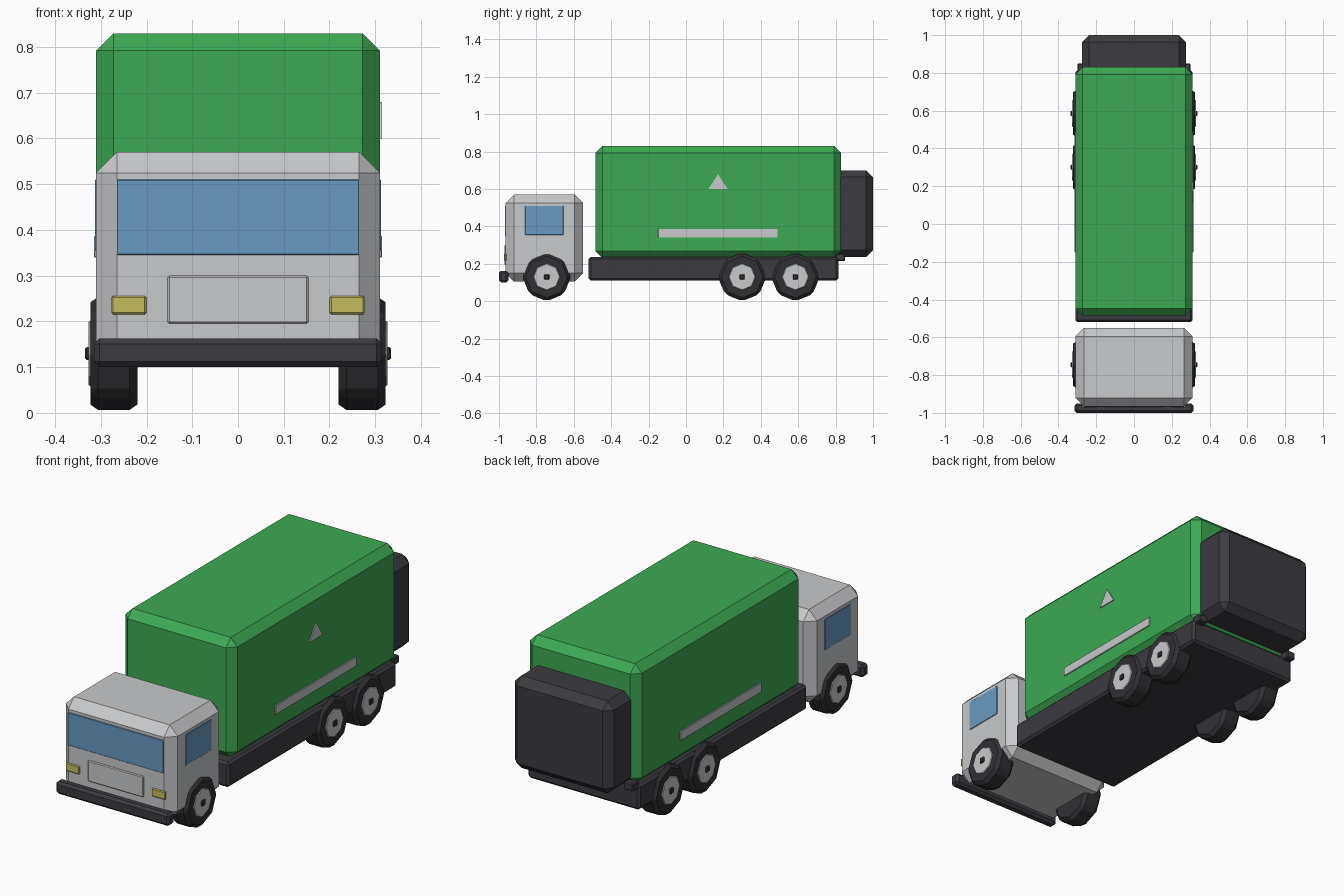
import bpy
import bmesh
import math
from mathutils import Matrix, Vector

cube = bpy.data.objects.get("Cube")
if cube:
    bpy.data.objects.remove(cube, do_unlink=True)


def material(name, rgb):
    m = bpy.data.materials.new(name)
    m.use_nodes = True
    m.diffuse_color = (*rgb, 1)
    m.node_tree.nodes["Principled BSDF"].inputs["Base Color"].default_value = (*rgb, 1)
    return m


green = material("body green", (0.045, 0.40, 0.085))
grey = material("light grey", (0.58, 0.585, 0.60))
dark = material("charcoal", (0.045, 0.043, 0.053))
rubber = material("tyre black", (0.030, 0.029, 0.034))
glass = material("window blue", (0.14, 0.32, 0.54))
yellow = material("lamp yellow", (0.56, 0.51, 0.12))


def finish(name, bm, mat, bevel):
    # Chamfer every sharp edge once and keep faces flat
    if bevel:
        bmesh.ops.bevel(bm, geom=bm.edges[:], offset=bevel, segments=1,
                        affect='EDGES', profile=0.5)
    bmesh.ops.recalc_face_normals(bm, faces=bm.faces[:])
    mesh = bpy.data.meshes.new(name)
    bm.to_mesh(mesh)
    bm.free()
    mesh.materials.append(mat)
    ob = bpy.data.objects.new(name, mesh)
    bpy.context.scene.collection.objects.link(ob)
    return ob


def box(name, x, y, z, mat, bevel=0.0):
    # Box from (min, max) ranges
    bm = bmesh.new()
    bmesh.ops.create_cube(bm, size=1)
    for v in bm.verts:
        v.co = Vector([(r[0] + r[1]) / 2 + c * (r[1] - r[0])
                       for c, r in zip(v.co, (x, y, z))])
    return finish(name, bm, mat, bevel)


def disc(name, x, y, z, radius, sides, mat, bevel=0.0, turn=0.0):
    # Prism whose axis runs along x
    bm = bmesh.new()
    bmesh.ops.create_cone(bm, cap_ends=True, segments=sides, radius1=radius,
                          radius2=radius, depth=x[1] - x[0])
    bm.transform(Matrix.Translation(((x[0] + x[1]) / 2, y, z))
                 @ Matrix.Rotation(turn, 4, 'X') @ Matrix.Rotation(math.pi / 2, 4, 'Y'))
    return finish(name, bm, mat, bevel)


def mirrored(x, side):
    return tuple(sorted((x[0] * side, x[1] * side)))


# Main volumes
box("cab", (-0.31, 0.31), (-0.965, -0.55), (0.105, 0.57), grey, 0.045)
box("container", (-0.31, 0.31), (-0.485, 0.83), (0.23, 0.83), green, 0.038)
box("chassis", (-0.31, 0.31), (-0.52, 0.815), (0.11, 0.237), dark, 0.012)
box("rear_hopper", (-0.275, 0.275), (0.79, 1.0), (0.237, 0.70), dark, 0.037)
box("front_bumper", (-0.315, 0.315), (-1.0, -0.95), (0.10, 0.163), dark, 0.012)

# Cab front
box("windscreen", (-0.265, 0.265), (-0.969, -0.96), (0.345, 0.51), glass, 0.002)
box("grille_panel", (-0.154, 0.154), (-0.971, -0.96), (0.195, 0.30), grey, 0.004)

# Paired parts
for label, side in (("left", 1), ("right", -1)):
    box(label + "_window", mirrored((0.305, 0.313), side),
        (-0.86, -0.655), (0.355, 0.51), glass, 0.002)
    box(label + "_headlight", mirrored((0.20, 0.277), side),
        (-0.972, -0.96), (0.215, 0.256), yellow, 0.004)
    box(label + "_side_strip", mirrored((0.305, 0.315), side),
        (-0.15, 0.49), (0.34, 0.387), grey, 0.002)
    box(label + "_rear_bracket", mirrored((0.25, 0.30), side),
        (0.80, 0.85), (0.215, 0.255), dark, 0.005)
    # Wheels: octagonal tyre, hub and square cap
    for axle, y in (("front", -0.745), ("middle", 0.30), ("rear", 0.585)):
        name = label + "_" + axle
        disc(name + "_tyre", mirrored((0.22, 0.323), side), y, 0.13, 0.13, 8, rubber, 0.017)
        disc(name + "_hub", mirrored((0.30, 0.327), side), y, 0.13, 0.072, 8, grey, 0.003)
        box(name + "_hub_cap", mirrored((0.31, 0.335), side),
            (y - 0.014, y + 0.014), (0.116, 0.144), rubber, 0.004)

# Triangular badge on one side only
bm = bmesh.new()
front = [bm.verts.new((0.305, y, z)) for y, z in ((0.12, 0.60), (0.222, 0.60), (0.171, 0.68))]
face = bm.faces.new(front)
ext = bmesh.ops.extrude_face_region(bm, geom=[face])
for v in ext["geom"]:
    if isinstance(v, bmesh.types.BMVert):
        v.co.x = 0.315
finish("side_triangle", bm, grey, 0)
